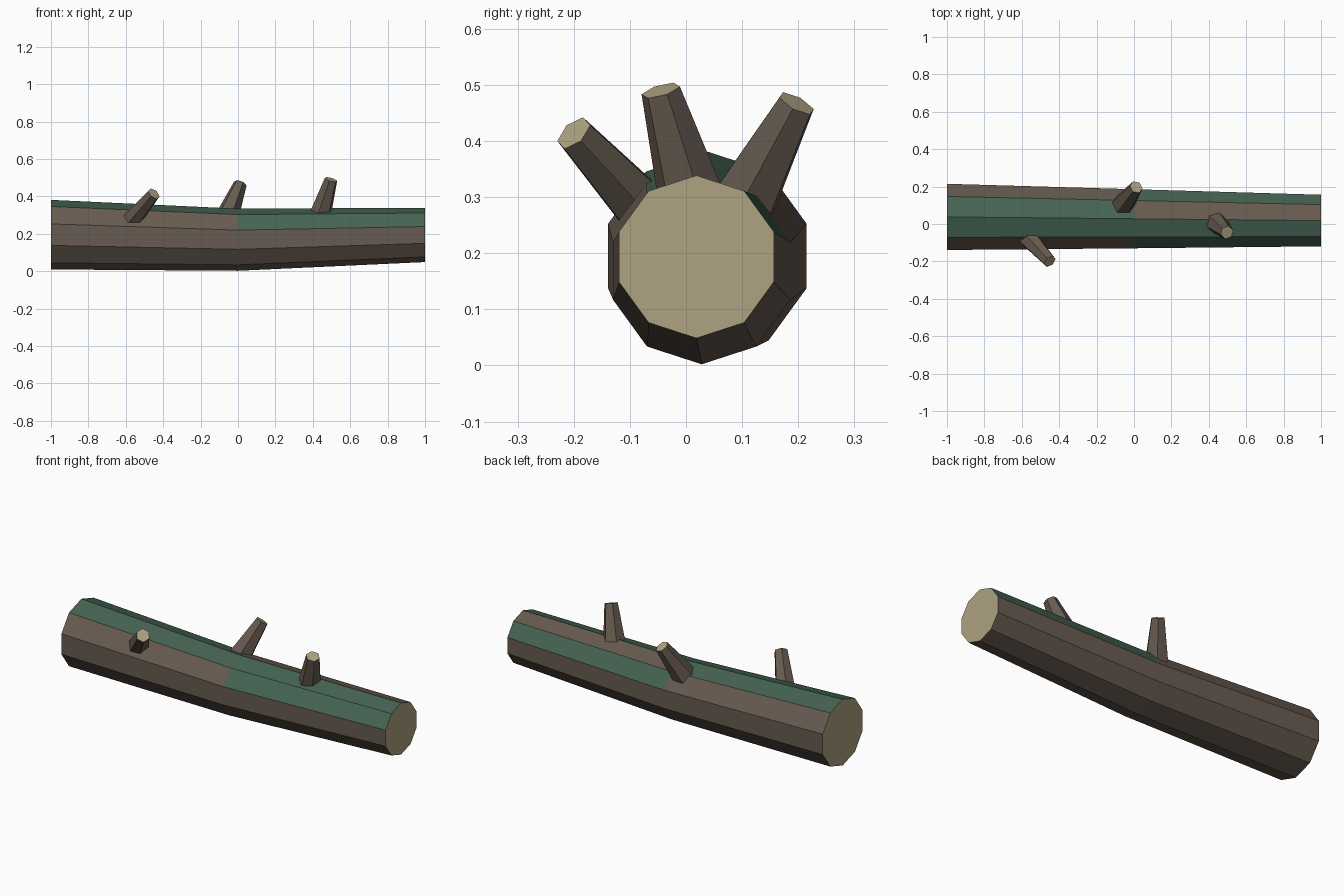
import bpy, bmesh
from math import sin, cos, radians
from mathutils import Vector

cube = bpy.data.objects.get("Cube")
if cube:
    bpy.data.objects.remove(cube, do_unlink=True)


def make_material(name, color):
    mat = bpy.data.materials.new(name)
    mat.use_nodes = True
    mat.diffuse_color = color
    bsdf = mat.node_tree.nodes["Principled BSDF"]
    bsdf.inputs["Base Color"].default_value = color
    bsdf.inputs["Roughness"].default_value = 0.9
    return mat


bark = make_material("bark", (0.135, 0.105, 0.08, 1))
cut_wood = make_material("cut wood", (0.42, 0.36, 0.22, 1))
moss = make_material("moss", (0.06, 0.125, 0.085, 1))


def finish(bm, name, materials):
    bmesh.ops.recalc_face_normals(bm, faces=bm.faces)
    mesh = bpy.data.meshes.new(name)
    bm.to_mesh(mesh)
    bm.free()
    for mat in materials:
        mesh.materials.append(mat)
    obj = bpy.data.objects.new(name, mesh)
    bpy.context.collection.objects.link(obj)
    return obj


# Trunk: three ten-sided rings, slightly bent and tapered
SIDES = 10
STEP = 360 / SIDES
SECTIONS = [(-1, 0.038, 0.195, 0.186), (0, 0.028, 0.168, 0.166), (1, 0.0185, 0.1935, 0.145)]
# Mossy strips on each half, counted from the top edge towards the back
MOSSY = [{0, 9}, {1, 8, 9}]

bm = bmesh.new()
rings = []
for x, y, z, r in SECTIONS:
    angles = [radians(i * STEP) for i in range(SIDES)]
    rings.append([bm.verts.new((x, y + r * sin(a), z + r * cos(a))) for a in angles])
for half, (a, b) in enumerate(zip(rings, rings[1:])):
    for i in range(SIDES):
        j = (i + 1) % SIDES
        face = bm.faces.new((a[i], a[j], b[j], b[i]))
        face.material_index = 2 if i in MOSSY[half] else 0
for ring in (rings[0], rings[-1]):
    bm.faces.new(ring).material_index = 1
finish(bm, "trunk", [bark, cut_wood, moss])


# Branch stubs: tapered six-sided pegs rooted in the trunk
def branch(name, tip, direction, tip_radius, base_radius, length):
    bm = bmesh.new()
    bmesh.ops.create_cone(bm, cap_ends=True, segments=6, radius1=base_radius,
                          radius2=tip_radius, depth=length)
    bmesh.ops.translate(bm, verts=bm.verts, vec=(0, 0, -length / 2))
    for face in bm.faces:
        face.material_index = 1 if len(face.verts) == 6 else 0
    obj = finish(bm, name, [bark, cut_wood])
    obj.location = tip
    obj.rotation_mode = "QUATERNION"
    obj.rotation_quaternion = Vector(direction).to_track_quat("Z", "Y")


branch("front_branch", (-0.45, -0.2, 0.414), (0.105, -0.115, 0.125), 0.036, 0.056, 0.24)
branch("back_branch", (0.012, 0.197, 0.467), (0.063, 0.084, 0.157), 0.036, 0.064, 0.22)
branch("top_branch", (0.497, -0.045, 0.49), (0.052, -0.048, 0.17), 0.036, 0.062, 0.22)
